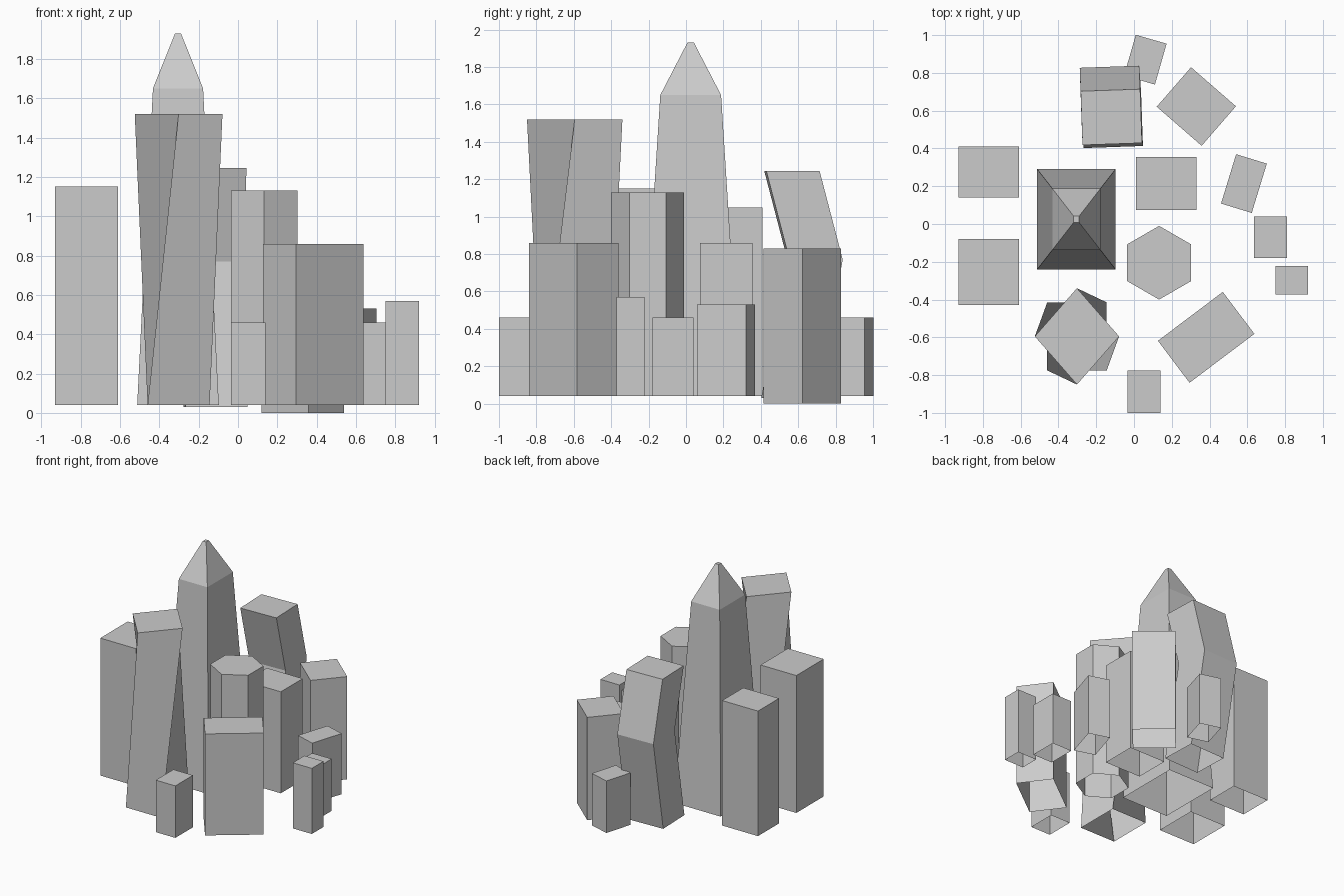
import bpy, bmesh
from math import cos, sin, radians
from mathutils import Vector

if "Cube" in bpy.data.objects:
    bpy.data.objects.remove(bpy.data.objects["Cube"])

grey = bpy.data.materials.new("concrete_grey")
grey.use_nodes = True
grey.diffuse_color = (0.6, 0.6, 0.6, 1)
grey.node_tree.nodes["Principled BSDF"].inputs["Base Color"].default_value = (0.6, 0.6, 0.6, 1)

GROUND = 0.04


def loft(name, rings):
    """Shell through counter-clockwise rings, capped at the top, open below."""
    bm = bmesh.new()
    rows = [[bm.verts.new(p) for p in ring] for ring in rings]
    n = len(rows[0])
    for low, high in zip(rows, rows[1:]):
        for i in range(n):
            j = (i + 1) % n
            bm.faces.new((low[i], low[j], high[j], high[i]))
    bm.faces.new(rows[-1])
    mesh = bpy.data.meshes.new(name)
    bm.to_mesh(mesh)
    bm.free()
    mesh.materials.append(grey)
    obj = bpy.data.objects.new(name, mesh)
    bpy.context.collection.objects.link(obj)
    return obj


def rect(cx, cy, w, d, z, turn=0):
    """Rectangle of w by d around a centre, turned in degrees."""
    a = radians(turn)
    corners = [(-w, -d), (w, -d), (w, d), (-w, d)]
    return [Vector((cx + (u * cos(a) - v * sin(a)) / 2,
                    cy + (u * sin(a) + v * cos(a)) / 2, z)) for u, v in corners]


def block(name, cx, cy, w, d, top, turn=0, base=GROUND):
    return loft(name, [rect(cx, cy, w, d, z, turn) for z in (base, top)])


# Plain box towers
block("left_back_tower", -0.77, 0.275, 0.32, 0.27, 1.05)
block("left_front_tower", -0.77, -0.255, 0.32, 0.35, 1.15)
block("middle_tower", 0.17, 0.215, 0.32, 0.28, 0.86)
block("front_small_block", 0.053, -0.888, 0.175, 0.225, 0.46)
block("side_small_block", 0.722, -0.07, 0.175, 0.22, 0.46)
block("side_corner_block", 0.835, -0.297, 0.17, 0.15, 0.57)

# Turned box towers
block("front_wide_tower", 0.382, -0.6, 0.43, 0.278, 0.86, 37)
block("back_turned_tower", 0.33, 0.622, 0.315, 0.277, 0.83, -41, 0)
block("side_turned_block", 0.582, 0.214, 0.17, 0.273, 0.53, -17)
block("back_small_block", 0.06, 0.87, 0.17, 0.225, 0.46, -16)

# Six-sided tower
loft("hexagonal_tower", [[Vector((0.133 + 0.195 * sin(radians(-60 * i)),
                                  -0.205 + 0.195 * cos(radians(60 * i)), z))
                          for i in range(6)] for z in (GROUND, 1.13)])

# Tapered tower with a pointed roof
loft("spire_tower", [rect(-0.305, 0.025, w, d, z) for w, d, z in
                     [(0.415, 0.53, GROUND), (0.255, 0.325, 1.65), (0.03, 0.035, 1.93)]])

# Twisted tower: square foot, diamond roof
cx, cy = -0.302, -0.595
diamond = [Vector((cx + x, cy + y, 1.52)) for x, y in
           [(0, -0.255), (0.223, 0), (0, 0.255), (-0.223, 0)]]
loft("twisted_tower", [rect(cx, cy, 0.315, 0.36, GROUND), diamond])

# Bent tower that leans back, then forward
loft("bent_tower", [rect(x, y, 0.315, 0.285, z, 2) for x, y, z in
                    [(-0.115, 0.55, 0.03), (-0.125, 0.69, 0.77), (-0.12, 0.566, 1.245)]])
